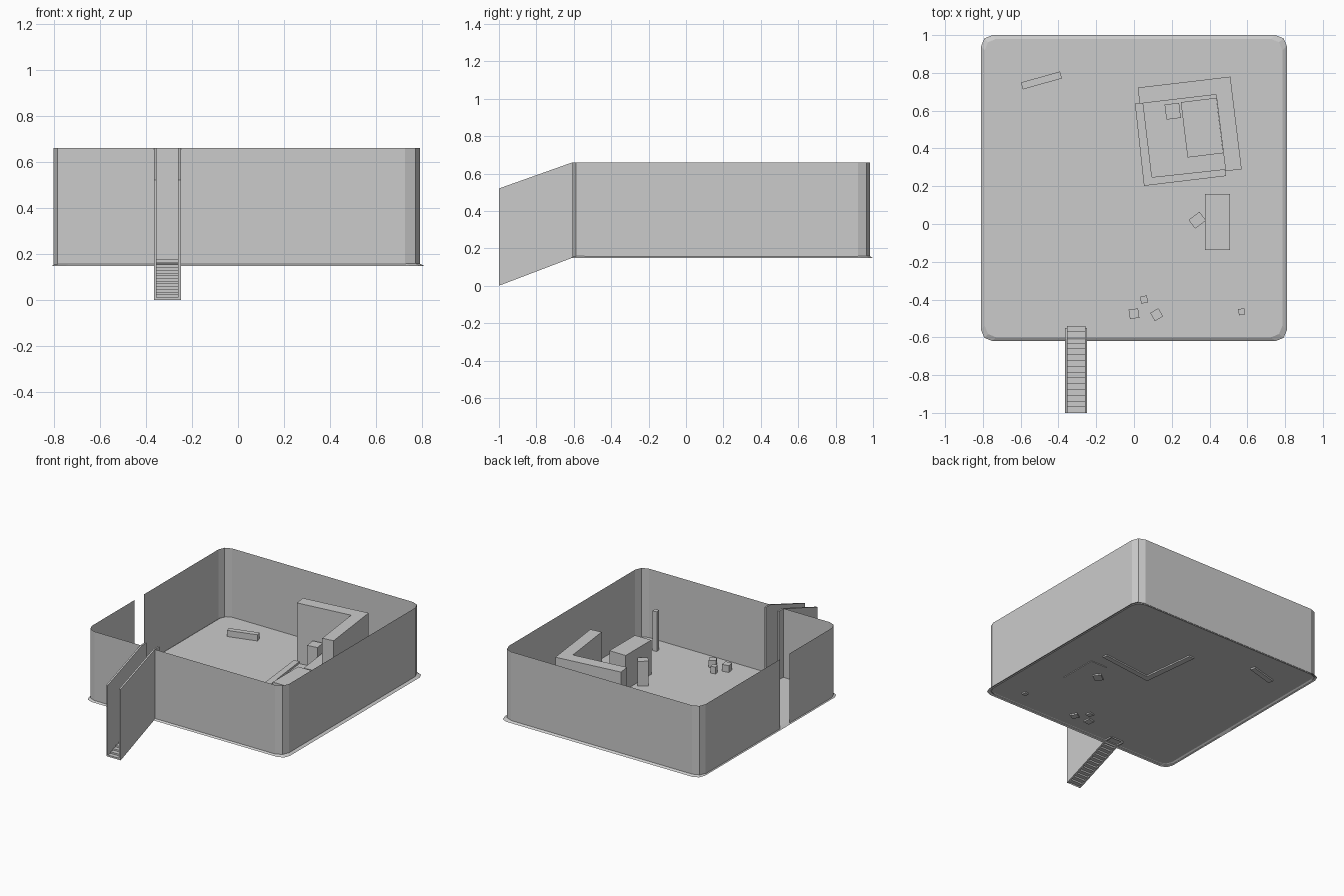
import bpy, math
from mathutils import Matrix, Vector

if "Cube" in bpy.data.objects:
    bpy.data.objects.remove(bpy.data.objects["Cube"])


def mesh_object(name, verts, faces):
    me = bpy.data.meshes.new(name)
    me.from_pydata(verts, [], faces)
    me.update()
    ob = bpy.data.objects.new(name, me)
    bpy.context.collection.objects.link(ob)
    return ob


def prism(name, outline, z0, z1):
    """Closed vertical extrusion of a counter-clockwise outline."""
    n = len(outline)
    verts = [(x, y, z) for z in (z0, z1) for x, y in outline]
    faces = [tuple(reversed(range(n))), tuple(range(n, 2 * n))]
    faces += [(i, (i + 1) % n, n + (i + 1) % n, n + i) for i in range(n)]
    return mesh_object(name, verts, faces)


def block(name, x, y, sx, sy, z0, z1, angle=0):
    rot = Matrix.Rotation(math.radians(angle), 2)
    corners = [(-1, -1), (1, -1), (1, 1), (-1, 1)]
    pts = [rot @ Vector((a * sx / 2, b * sy / 2)) for a, b in corners]
    return prism(name, [(x + p.x, y + p.y) for p in pts], z0, z1)


def rounded_rect(x0, x1, y0, y1, r, seg=2):
    """Counter-clockwise outline starting at the front left corner."""
    pts = []
    for cx, cy, start in ((x0 + r, y0 + r, 180), (x1 - r, y0 + r, 270),
                          (x1 - r, y1 - r, 0), (x0 + r, y1 - r, 90)):
        for i in range(seg + 1):
            a = math.radians(start + 90 * i / seg)
            pts.append((cx + r * math.cos(a), cy + r * math.sin(a)))
    return pts


def sheet_wall(name, path, z0, z1):
    n = len(path)
    verts = [(x, y, z) for z in (z0, z1) for x, y in path]
    return mesh_object(name, verts, [(i, i + 1, n + i + 1, n + i) for i in range(n - 1)])


FLOOR, TOP = 0.16, 0.66

# Floor with a sloping rim
outer = rounded_rect(-0.81, 0.81, -0.62, 1.0, 0.06)
inner = rounded_rect(-0.79, 0.785, -0.60, 0.98, 0.06)
n = len(outer)
mesh_object("floor",
            [(x, y, 0.147) for x, y in outer] + [(x, y, FLOOR) for x, y in inner],
            [(i, (i + 1) % n, n + (i + 1) % n, n + i) for i in range(n)]
            + [tuple(range(n, 2 * n))])

# Thin surrounding wall, open at the stair and at the left exit
gap_l, gap_r = -0.365, -0.248
w = rounded_rect(-0.802, 0.79, -0.606, 0.984, 0.065)
sheet_wall("main_wall", [(gap_r, -0.606)] + w[3:] + [(-0.802, 0.06)], 0.15, TOP)
sheet_wall("corner_wall", [(-0.802, -0.05)] + w[:3] + [(gap_l, -0.606)], 0.15, TOP)

# Stair as a folded ribbon
steps, run, rise = 15, 0.0307, 0.0118
profile = [(-1.0, 0.0)]
for i in range(steps):
    profile += [(-1 + i * run, (i + 1) * rise), (-1 + (i + 1) * run, (i + 1) * rise)]
profile.append((profile[-1][0], 0.15))
m = len(profile)
mesh_object("stair", [(x, y, z) for x in (gap_l + 0.01, gap_r - 0.01) for y, z in profile],
            [(i, m + i, m + i + 1, i + 1) for i in range(m - 1)])

# Stair side panels
side = [(-1, 0), (-0.606, 0.15), (-0.55, 0.15), (-0.55, TOP), (-0.606, TOP), (-1, 0.52)]
for name, x in (("left_stair_panel", gap_l), ("right_stair_panel", gap_r - 0.012)):
    k = len(side)
    mesh_object(name, [(x + d, y, z) for d in (0, 0.012) for y, z in side],
                [tuple(reversed(range(k))), tuple(range(k, 2 * k))]
                + [(i, (i + 1) % k, k + (i + 1) % k, k + i) for i in range(k)])

# Corner partition and the low sill facing it
prism("tall_partition", [(0.03, 0.637), (0.435, 0.685), (0.485, 0.28),
                         (0.57, 0.29), (0.51, 0.78), (0.02, 0.722)], FLOOR, 0.6)
prism("low_sill", [(0.005, 0.637), (0.053, 0.202), (0.487, 0.254),
                   (0.482, 0.29), (0.095, 0.248), (0.048, 0.642)], 0.15, 0.175)

# Furniture: centre, size, bottom, top, rotation
block("booth_table", 0.36, 0.51, 0.19, 0.295, FLOOR, 0.30, 7)
block("booth_stool", 0.205, 0.597, 0.077, 0.08, FLOOR, 0.36, 7)
block("counter", 0.443, 0.01, 0.132, 0.295, 0.155, 0.41)
block("counter_seat", 0.335, 0.02, 0.072, 0.058, 0.15, 0.34, 37)
block("beam", -0.49, 0.76, 0.215, 0.038, 0.148, 0.205, 15.7)
block("post", 0.57, -0.465, 0.033, 0.033, 0.15, 0.45, 7)

# Loose crates
for i, (x, y, s, a) in enumerate([(0.0, -0.475, 0.05, 8), (0.053, -0.4, 0.037, 12),
                                  (0.12, -0.48, 0.05, 30)]):
    block(f"crate_{i + 1}", x, y, s, s, 0.15, 0.21, a)
